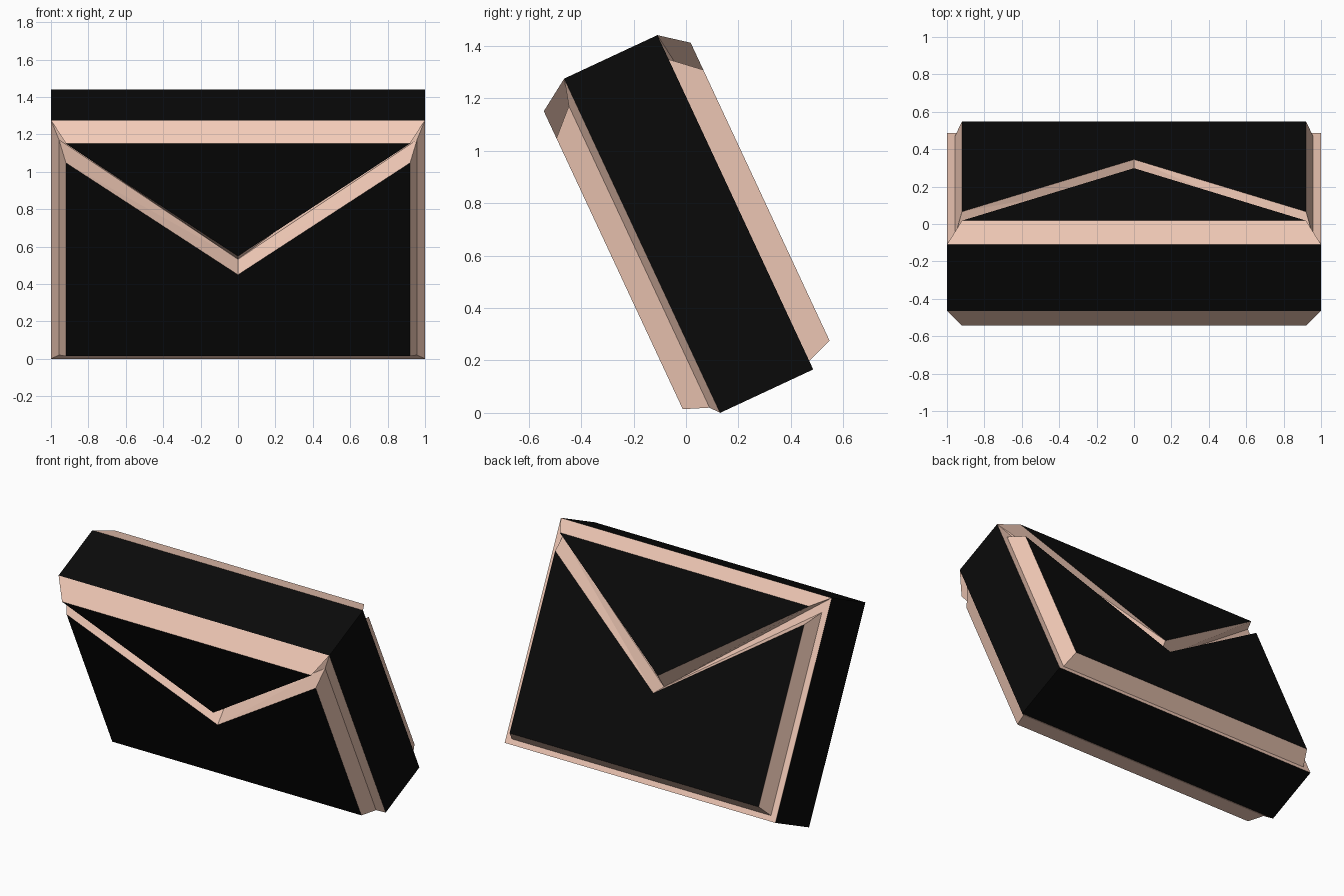
import bpy, bmesh
from math import radians
from mathutils import Matrix, Vector

if "Cube" in bpy.data.objects:
    bpy.data.objects.remove(bpy.data.objects["Cube"])

H, T, TOP = 1.407, 0.392, 1.327     # body height, thickness, height of flap's raised top edge


def material(name, rgb):
    m = bpy.data.materials.new(name)
    m.diffuse_color = (*rgb, 1)
    m.use_nodes = True
    m.node_tree.nodes["Principled BSDF"].inputs["Base Color"].default_value = m.diffuse_color
    return m


black = material("black", (0.003, 0.003, 0.003))
pink = material("pale_pink", (0.9, 0.6, 0.48))

# the whole envelope leans back 25 degrees about its front bottom edge
TILT = Matrix.Translation((0, 0.13, 0)) @ Matrix.Rotation(radians(25), 4, 'X')


def loft(name, rings, cap, side_mat, cap_mat=None):
    """Join rings of (x, depth, height) points, optionally closing the last."""
    bm = bmesh.new()
    vs = [[bm.verts.new(p) for p in r] for r in rings]
    n = len(rings[0])
    centre = sum((v.co for r in vs for v in r), Vector()) / (n * len(vs))
    for a, b in zip(vs, vs[1:]):
        for i in range(n):
            j = (i + 1) % n
            # quads are split where a corner is shared or the face is twisted
            for tri in ((a[i], a[j], b[j]), (a[i], b[j], b[i])):
                if len({tuple(v.co) for v in tri}) == 3:
                    bm.faces.new(tri)
    if cap:
        bm.faces.new(vs[-1]).material_index = 1
    # face everything away from the middle of the envelope and the part
    centre.y = T / 2
    bm.normal_update()
    for f in bm.faces:
        if f.normal.dot(f.calc_center_median() - centre) < 0:
            f.normal_flip()
    bmesh.ops.remove_doubles(bm, verts=bm.verts, dist=0.0005)
    bmesh.ops.dissolve_limit(bm, angle_limit=0.01, verts=bm.verts, edges=bm.edges,
                             delimit={'MATERIAL'})
    me = bpy.data.meshes.new(name)
    bm.to_mesh(me)
    bm.free()
    me.materials.append(side_mat)
    me.materials.append(cap_mat or side_mat)
    ob = bpy.data.objects.new(name, me)
    ob.matrix_world = TILT
    bpy.context.collection.objects.link(ob)
    return ob


def pocket_ring(x, low, high, y, apex, apex_y):
    return [(-x, y, low), (x, y, low), (x, y, high), (0, apex_y, apex), (-x, y, high)]


def flap_ring(x, y, high, apex, apex_y):
    return [(-x, y, high), (x, y, high), (0, apex_y, apex)]


# black band round the edge
loft("edge_band", [[(-1, y, 0), (1, y, 0), (1, y, H), (-1, y, H)] for y in (0, T)],
     False, black)

# raised pocket and flap on each side, parted by a V groove
for side, base, shoulder, face in (("front", 0, -0.028, -0.123),
                                   ("back", T, T, T + 0.103)):
    loft(side + "_pocket", [
        pocket_ring(1, 0, H, base, 0.6, shoulder),
        pocket_ring(0.957, 0.035, 1.305, shoulder, 0.6, shoulder),
        pocket_ring(0.92, 0.073, 1.213, face, 0.553, face)], True, pink, black)
    loft(side + "_flap", [
        flap_ring(1, base, H, 0.6, shoulder),
        flap_ring(0.92, face, TOP, 0.663, face)], True, pink, black)
